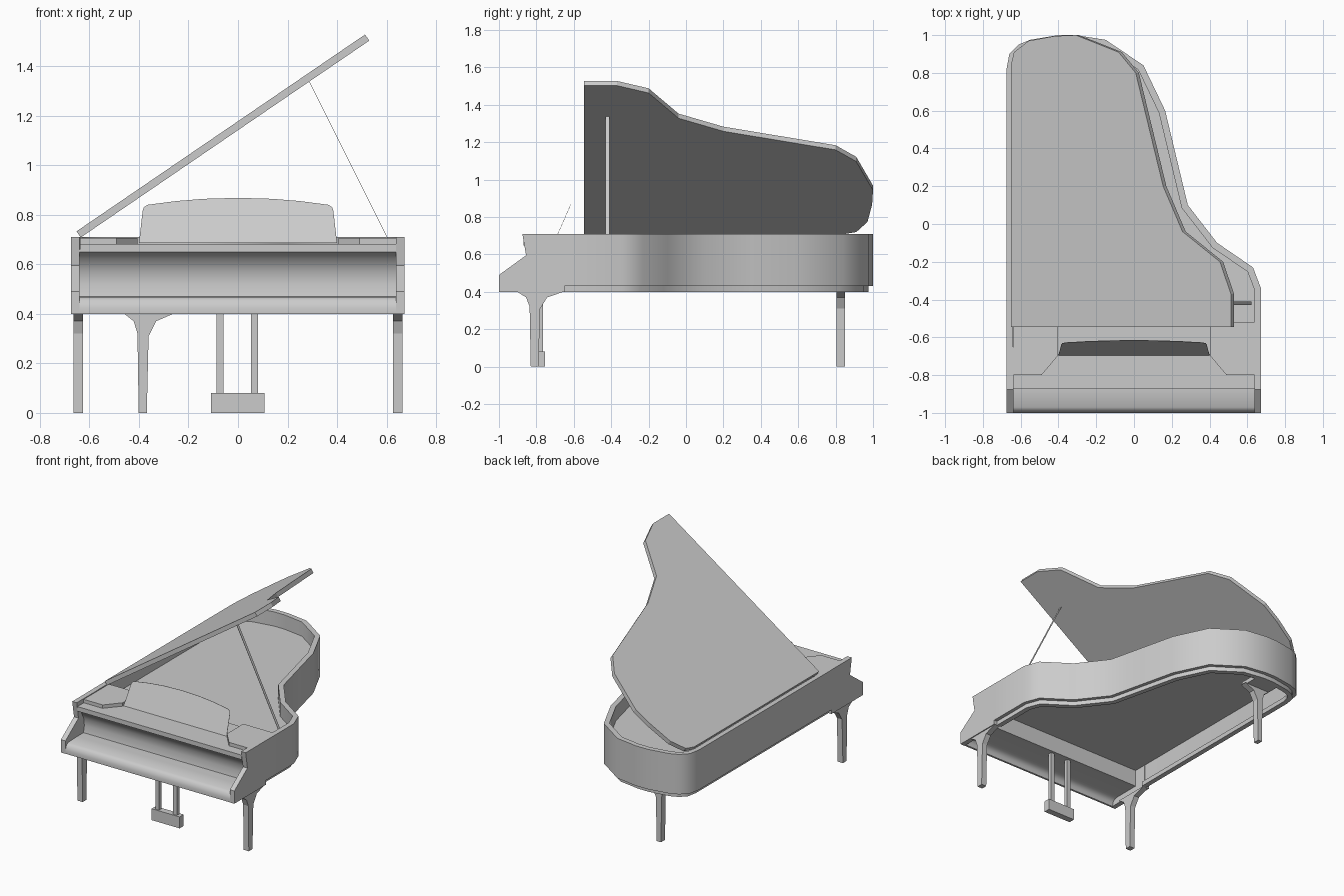
import bpy, bmesh, math
from mathutils import Vector, Matrix

if "Cube" in bpy.data.objects:
    bpy.data.objects.remove(bpy.data.objects["Cube"])


def prism(name, pts, axis, lo, hi, smooth=None, matrix=None):
    """Extrude a 2D outline along an axis between lo and hi."""
    place = {'x': lambda a, b, t: (t, a, b),
             'y': lambda a, b, t: (a, t, b),
             'z': lambda a, b, t: (a, b, t)}[axis]
    bm = bmesh.new()
    ends = [[bm.verts.new(place(a, b, t)) for a, b in pts] for t in (lo, hi)]
    n = len(pts)
    bm.faces.new(ends[0])
    bm.faces.new(ends[1][::-1])
    for i in range(n):
        j = (i + 1) % n
        bm.faces.new((ends[0][i], ends[0][j], ends[1][j], ends[1][i]))
    if matrix:
        bm.transform(matrix)
    bmesh.ops.recalc_face_normals(bm, faces=bm.faces)
    mesh = bpy.data.meshes.new(name)
    bm.to_mesh(mesh)
    bm.free()
    if smooth:
        for p in mesh.polygons:
            p.use_smooth = True
        mesh.set_sharp_from_angle(angle=math.radians(smooth))
    obj = bpy.data.objects.new(name, mesh)
    bpy.context.collection.objects.link(obj)
    return obj


def box(name, x0, x1, y0, y1, z0, z1):
    return prism(name, [(x0, y0), (x1, y0), (x1, y1), (x0, y1)], 'z', z0, z1)


def inset(path, d):
    """Offset an open clockwise path inward with mitred corners."""
    p = [Vector(q) for q in path]
    normals = []
    for a, b in zip(p, p[1:]):
        t = (b - a).normalized()
        normals.append(Vector((t.y, -t.x)))
    out = []
    for i, q in enumerate(p):
        n1, n2 = normals[max(i - 1, 0)], normals[min(i, len(normals) - 1)]
        out.append(tuple(q + (n1 + n2) * d / (1 + n1.dot(n2))))
    return out


# case rim
FRONT = -0.65
outline = [(-.675, FRONT), (-.675, .82), (-.66, .90), (-.61, .95), (-.55, .975),
           (-.40, 1.0), (-.31, 1.0), (-.15, .975), (.05, .84), (.165, .60),
           (.225, .35), (.285, .10), (.44, -.10), (.63, -.23), (.672, -.34),
           (.672, FRONT)]
prism("case_rim", outline + inset(outline, .035)[::-1], 'z', .43, .71, smooth=40)

# base frame under the rim
prism("base_frame", inset(outline, .025) + inset(outline, .06)[::-1], 'z', .40, .432, smooth=40)

# soundboard, reaching forward to the key bed
board = inset(outline, .025)
board[0] = (board[0][0], -.75)
board[-1] = (board[-1][0], -.75)
prism("soundboard", board, 'z', .57, .61)

# cheeks on both sides of the keyboard
cheek = [(FRONT, .40), (-1.0, .40), (-1.0, .49), (-.855, .595), (-.875, .71), (FRONT, .71)]
for side, x in (("left", -.674), ("right", .637)):
    prism(side + "_cheek", cheek, 'x', x, x + .035)

# key slip, key bed and concave fallboard, hollow underneath
keys = [(-.999, .40), (-1.0, .425), (-.99, .455), (-.97, .468), (-.87, .472), (-.80, .472),
        (-.79, .52), (-.797, .57), (-.825, .625), (-.87, .65), (-.87, .66), (-.745, .66),
        (-.745, .45), (-.93, .45), (-.962, .445), (-.98, .425), (-.985, .40)]
prism("fallboard_and_key_bed", keys, 'x', -.64, .638, smooth=40)

# music shelf and raised side blocks
box("music_shelf", -.637, .637, -.87, -.52, .657, .682)
for side, s in (("left", -1), ("right", 1)):
    block = [(.637, -.80), (.49, -.80), (.405, -.70), (.405, -.52), (.637, -.52)]
    prism(side + "_shelf_block", [(s * x, y) for x, y in block], 'z', .68, .706)

# music desk: a thin sheet leaning back
half = [(.40, .685), (.385, .815), (.38, .83), (.365, .84), (.25, .855), (.14, .864)]
desk = half + [(0, .868)] + [(-x, z) for x, z in half[::-1]]
lean = Matrix.Identity(4)
lean[1][2] = .44
lean[1][3] = -.44 * .685
prism("music_desk", desk, 'y', -.697, -.695, matrix=lean)

# open lid, hinged on the straight side
lid = [(0, -.545), (1.41, -.545), (1.41, -.37), (1.34, -.20), (1.10, -.04), (.976, .20),
       (.80, .80), (.69, .91), (.417, 1.0), (.28, .995), (.115, .97), (.02, .91), (0, .84)]
tilt = Matrix.Translation((-.635, 0, .708)) @ Matrix.Rotation(-math.radians(34.3), 4, 'Y')
prism("lid", lid, 'z', 0, .03, matrix=tilt)

# lid prop
prism("lid_prop", [(.287, 1.336), (.289, 1.336), (.622, .67), (.620, .67)], 'y', -.43, -.41)

# legs: slim post with a flared bracket on top
leg = [(-.02, 0), (-.026, .32), (-.045, .37), (-.095, .402),
       (.16, .402), (.068, .37), (.03, .31), (.021, 0)]
for side, x in (("left", -.645), ("right", .645)):
    prism(side + "_front_leg", [(-.81 + a, z) for a, z in leg], 'x', x - .02, x + .02)
prism("back_leg", [(-.385 + a * .8, z) for a, z in leg], 'y', .805, .85)
box("back_leg_block", -.46, -.27, .80, .95, .40, .43)

# pedal lyre
box("pedal_box", -.11, .107, -.80, -.755, 0, .08)
for side, x in (("left", -.073), ("right", .066)):
    box(side + "_lyre_post", x - .014, x + .014, -.792, -.764, .08, .455)
